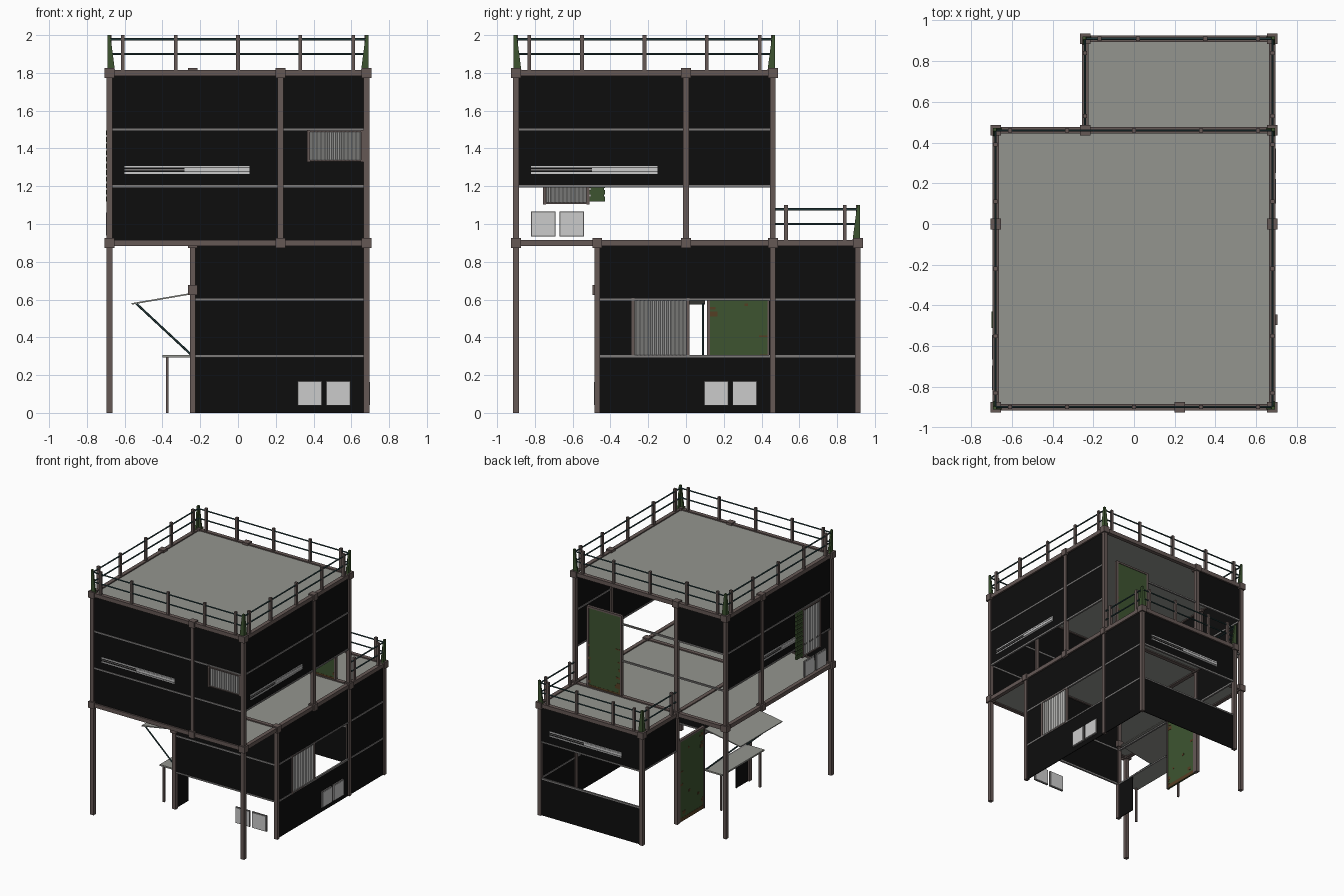
import bpy, bmesh, math, random
from mathutils import Vector, Matrix

if "Cube" in bpy.data.objects:
    bpy.data.objects.remove(bpy.data.objects["Cube"])
random.seed(4)

def mat(name, hexcol):
    lin = []
    for i in (0, 2, 4):
        c = int(hexcol[i:i + 2], 16) / 255
        lin.append(c / 12.92 if c <= 0.04045 else ((c + 0.055) / 1.055) ** 2.4)
    m = bpy.data.materials.new(name)
    m.diffuse_color = (*lin, 1)
    m.use_nodes = True
    m.node_tree.nodes["Principled BSDF"].inputs["Base Color"].default_value = m.diffuse_color
    return m

BROWN = mat("brown_steel", "655855")
BLACK = mat("black_panel", "0d0d0d")
GREY = mat("concrete_grey", "94958f")
TRIM = mat("trim_grey", "7d7b7a")
LIGHT = mat("light_grey", "cbcbcb")
SHEET = mat("corrugated_grey", "a3a3a1")
GREEN = mat("faded_green", "3d5430")
RUST = mat("rust_brown", "553e24")
TEAL = mat("dark_teal", "2b4648")

def finish(name, bm, m):
    bmesh.ops.recalc_face_normals(bm, faces=bm.faces)
    me = bpy.data.meshes.new(name)
    bm.to_mesh(me)
    bm.free()
    me.materials.append(m)
    ob = bpy.data.objects.new(name, me)
    bpy.context.collection.objects.link(ob)
    return ob

def boxes(name, m, items):
    """items: (x0, x1, y0, y1, z0, z1)"""
    bm = bmesh.new()
    for x0, x1, y0, y1, z0, z1 in items:
        c = Vector(((x0 + x1) / 2, (y0 + y1) / 2, (z0 + z1) / 2))
        s = Matrix.Diagonal((abs(x1 - x0), abs(y1 - y0), abs(z1 - z0), 1))
        bmesh.ops.create_cube(bm, size=1, matrix=Matrix.Translation(c) @ s)
    return finish(name, bm, m)

def rods(name, m, items, r, n=6):
    """items: pairs of end points"""
    bm = bmesh.new()
    for a, b in items:
        a, b = Vector(a), Vector(b)
        q = (b - a).to_track_quat('Z', 'Y').to_matrix().to_4x4()
        bmesh.ops.create_cone(bm, cap_ends=True, segments=n, radius1=r, radius2=r, depth=(b - a).length,
                              matrix=Matrix.Translation((a + b) / 2) @ q)
    return finish(name, bm, m)

def on_wall(axis, pos, u0, u1, z0, z1, t=0.006):
    """Thin plate in a wall plane: axis 'x' lies at x=pos, axis 'y' at y=pos."""
    if axis == 'x':
        return (pos - t / 2, pos + t / 2, u0, u1, z0, z1)
    return (u0, u1, pos - t / 2, pos + t / 2, z0, z1)

X, XL, YF, YB = 0.68, -0.24, -0.9, 0.46      # upper box edges, lower box left
LF, LB = -0.47, 0.91                         # lower box front and back

# posts
P = 0.015
posts = [(-X, YF, 0, 1.8), (X, YF, 0, 1.8), (-X, YB, 0, 1.8), (X, YB, 0, 1.8), (XL, YB, 0, 1.8),
         (X, 0, .9, 1.8), (-X, 0, .9, 1.8), (.225, YF, .9, 1.8),
         (X, LF, 0, .9), (XL, LF, 0, .9), (X, LB, 0, .9), (XL, LB, 0, .9)]
boxes("posts", BROWN, [(x - P, x + P, y - P, y + P, a, b) for x, y, a, b in posts])

# beams round the floor and roof
def ring(x0, x1, y0, y1, z, h=0.016):
    return [(x0, x1, y0 - h, y0 + h, z - h, z + h), (x0, x1, y1 - h, y1 + h, z - h, z + h),
            (x0 - h, x0 + h, y0, y1, z - h, z + h), (x1 - h, x1 + h, y0, y1, z - h, z + h)]
boxes("beams", BROWN, ring(-X, X, YF, YB, .9) + ring(-X, X, YF, YB, 1.8) + ring(XL, X, LF, LB, .9))

# joint blocks
J = 0.026
joints = [(x, y, z) for x, y, a, b in posts for z in (.9, 1.8) if a <= z <= b] + [(XL, LF, .65)]
boxes("joint_blocks", BROWN, [(x - J, x + J, y - J, y + J, z - J, z + J) for x, y, z in joints])

# slabs
boxes("floor_slab", GREY, [(-X, X, YF, YB, .893, .907), (XL, X, YB, LB, .893, .907)])
boxes("roof_slab", GREY, [(-X, X, YF, YB, 1.793, 1.807)])

# black wall panels, leaving the open bays
boxes("wall_panels", BLACK, [
    on_wall('y', YF, -X, X, .9, 1.8), on_wall('x', X, YF, YB, 1.2, 1.8), on_wall('x', -X, YF, YB, 1.2, 1.8),
    on_wall('y', YB, -X, XL, 1.5, 1.8),
    on_wall('y', LF, XL, X, .3, .9),
    on_wall('x', X, LF, LB, 0, .3), on_wall('x', X, LF, LB, .6, .9),
    on_wall('x', X, LF, -.28, .3, .6), on_wall('x', X, .44, LB, .3, .6),
    on_wall('y', LB, XL, X, 0, .3), on_wall('y', LB, XL, X, .6, .9),
    on_wall('x', XL, YB, LB, .6, .9), on_wall('x', XL, LF, -.3, 0, .3)])

# thin trim rails between panels
R = 0.006
trim = []
for z in (1.2, 1.5):
    for a, p, u0, u1 in (('y', YF, -X, X), ('x', X, YF, YB), ('x', -X, YF, YB), ('y', YB, -X, .26)):
        trim.append(on_wall(a, p, u0, u1, z - R, z + R, .014))
for z in (.3, .6):
    for a, p, u0, u1 in (('y', LF, XL, X), ('x', X, LF, LB), ('y', LB, XL, X), ('x', XL, LF, .1)):
        trim.append(on_wall(a, p, u0, u1, z - R, z + R, .014))
trim.append(on_wall('x', XL, YB, LB, .594, .606, .014))
boxes("trim_rails", TRIM, trim)

# long slot windows: u0 is the thin end, u1 the filled end
def slot(name, a, p, u0, u1, z):
    mid = u0 + (u1 - u0) * .48
    boxes(name, LIGHT, [on_wall(a, p, u0, u1, z + .098, z + .107), on_wall(a, p, u0, u1, z + .066, z + .074),
                        on_wall(a, p, mid, u1, z + .078, z + .096)])
    boxes(name + "_bar", TRIM, [on_wall(a, p, u0, mid, z + .084, z + .090)])
slot("front_slot_window", 'y', YF - .005, -.6, .06, 1.2)
slot("right_slot_window", 'x', X + .005, -.82, -.15, 1.2)
slot("back_slot_window", 'y', LB + .005, .59, -.06, .6)
slot("left_slot_window", 'x', -X - .005, -.02, -.5, 1.2)

# paired vent boxes with a grey rim
def vents(name, a, p, u0, z):
    s = 1 if p > 0 else -1
    pairs = [(u0, u0 + .13), (u0 + .15, u0 + .28)]
    boxes(name + "_rim", TRIM, [on_wall(a, p, u, v, z, z + .13, .012) for u, v in pairs])
    boxes(name, LIGHT, [on_wall(a, p + s * .007, u + .005, v - .005, z + .005, z + .125) for u, v in pairs]
          + [on_wall(a, p - s * .007, u + .005, v - .005, z + .005, z + .125) for u, v in pairs])
vents("front_vents", 'y', LF - .008, .315, .038)
vents("right_vents", 'x', X + .008, .095, .038)
vents("left_vents", 'x', -X - .008, -.82, .935)

# corrugated sheets with brown frames
def corrugated(name, a, p, u0, u1, z0, z1, n=28):
    bm = bmesh.new()
    cols = []
    for i in range(n + 1):
        u, d = u0 + (u1 - u0) * i / n, p + (.004 if i % 2 else -.004)
        xy = (d, u) if a == 'x' else (u, d)
        cols.append([bm.verts.new((*xy, z)) for z in (z0, z1)])
    for c, d in zip(cols, cols[1:]):
        bm.faces.new((c[0], d[0], d[1], c[1]))
    finish(name, bm, SHEET)
    f = .008
    boxes(name + "_frame", BROWN, [on_wall(a, p, u - f, u + f, z0 - f, z1 + f, .014) for u in (u0, u1)]
          + [on_wall(a, p, u0, u1, z - f / 2, z + f / 2, .014) for z in (z0, z1)])
corrugated("front_window_sheet", 'y', YF - .009, .372, .66, 1.335, 1.49)
corrugated("right_window_sheet", 'x', X, -.28, .01, .3, .6)
corrugated("left_window_sheet", 'x', -X - .009, -.75, -.52, 1.11, 1.49, 22)

# green slatted shutter beside the left window
boxes("green_shutter", GREEN, [(-X - .02, -X - .004, -.51, -.43, 1.12 + i * .035, 1.145 + i * .035) for i in range(11)])
boxes("green_shutter_back", GREEN, [(-X - .010, -X - .004, -.505, -.435, 1.12, 1.49)])

# green doors with rust patches on both faces
def door(name, a, p, u0, u1, z):
    boxes(name, GREEN, [on_wall(a, p, u0, u1, z, z + .66, .012)])
    patches = []
    for i in range(14):
        w, h = random.uniform(.012, .05), random.uniform(.008, .03)
        u = random.choice((u0 + .005, u1 - w - .005, random.uniform(u0, u1 - w)))
        zz = z + .03 + random.random() ** 2 * .58
        patches.append(on_wall(a, p, u, u + w, zz, zz + h, .015))
    patches.append(on_wall(a, p, u0, u1, z, z + .03, .015))
    boxes(name + "_rust", RUST, patches)
    boxes(name + "_frame", BROWN, [on_wall(a, p, u - .008, u + .008, z, z + .67, .022) for u in (u0, u1)]
          + [on_wall(a, p, u0, u1, z + .655, z + .67, .022)])
door("lower_door", 'x', XL, .12, .44, 0)
door("upper_door", 'y', YB, .26, .56, .9)

# counter table and canopy on the left side
boxes("counter_top", GREY, [(-.40, XL, -.44, .1, .294, .306)])
boxes("counter_legs", BROWN, [(-.382, -.368, y - .007, y + .007, 0, .295) for y in (-.42, .08)])
canopy = boxes("canopy", GREY, [(-.165, .165, -.27, .27, -.004, .004)])
canopy.location = (-.40, -.17, .605)
canopy.rotation_euler = (0, -math.atan2(.055, .32), 0)
rods("canopy_struts", TEAL, [((-.54, y, .58), (-.25, y, .31)) for y in (-.43, .09)], .006)

# railings: posts, rails and green corner gussets
def railing(name, path, stanchions, corners, z):
    h = .01
    boxes(name + "_posts", BROWN, [(x - h, x + h, y - h, y + h, z, z + .2) for x, y in stanchions])
    rods(name + "_rails", TEAL, [((*a, zz), (*b, zz)) for a, b in zip(path, path[1:])
                                 for zz in (z + .1, z + .178)], .006)
    bm = bmesh.new()
    for x, y in corners:
        sx, sy = math.copysign(1, x), math.copysign(1, y)
        rot = Matrix.Translation((x, y, z))
        for dx, dy in ((1, 0), (0, 1)):      # two tapered plates meeting at the corner
            lo = [(-.012, 0), (.03, 0), (.004, .2), (-.012, .2)]
            f = [[bm.verts.new(rot @ Vector((-sx * (u if dx else t), -sy * (u if dy else t), w)))
                  for u, w in lo] for t in (-.012, .002)]
            bm.faces.new(f[0])
            bm.faces.new(f[1])
            for i in range(4):
                k = (i + 1) % 4
                bm.faces.new((f[0][i], f[0][k], f[1][k], f[1][i]))
    finish(name + "_gussets", bm, GREEN)

ys = (-.83, -.55, -.22, .11, .39)
xs = (-.61, -.33, 0, .33, .61)
railing("roof_railing", [(-X, YF), (X, YF), (X, YB), (-X, YB), (-X, YF)],
        [(x, y) for x in xs for y in (YF, YB)] + [(x, y) for y in ys for x in (-X, X)],
        [(x, y) for x in (-X, X) for y in (YF, YB)], 1.8)
railing("balcony_railing", [(X, YB), (X, LB), (XL, LB), (XL, YB)],
        [(x, LB) for x in (-.17, .02, .35, .61)] + [(x, y) for x in (X, XL) for y in (.53, .84)],
        [(X, LB), (XL, LB)], .9)
